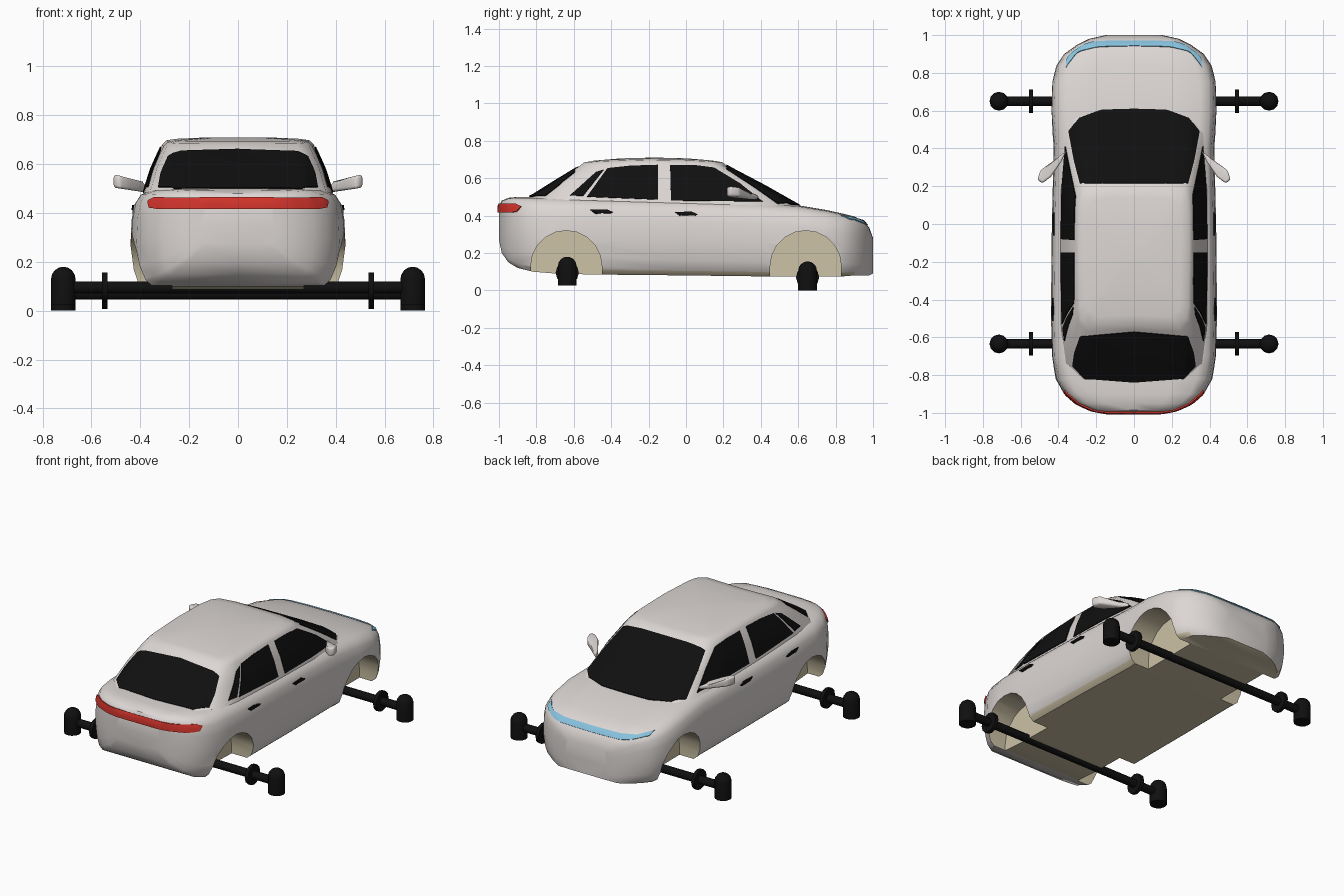
import bpy, bmesh, math
from mathutils import Vector, Matrix
from mathutils.bvhtree import BVHTree

if "Cube" in bpy.data.objects:
    bpy.data.objects.remove(bpy.data.objects["Cube"])


def material(name, r, g, b):
    m = bpy.data.materials.new(name)
    m.use_nodes = True
    m.diffuse_color = (r, g, b, 1)
    m.node_tree.nodes["Principled BSDF"].inputs["Base Color"].default_value = (r, g, b, 1)
    return m


silver = material("silver paint", .72, .68, .66)
beige = material("beige underside", .61, .54, .38)
black = material("black", .005, .005, .005)
red = material("red light", .65, .035, .025)
blue = material("blue light", .24, .53, .72)


def make(name, bm, *mats):
    mesh = bpy.data.meshes.new(name)
    bm.to_mesh(mesh)
    bm.free()
    ob = bpy.data.objects.new(name, mesh)
    bpy.context.collection.objects.link(ob)
    for m in mats:
        mesh.materials.append(m)
    return ob


def finish(ob, angle=40):
    """Apply modifiers and smooth all but the sharp edges."""
    bpy.ops.object.select_all(action='DESELECT')
    ob.select_set(True)
    bpy.context.view_layer.objects.active = ob
    bpy.ops.object.convert(target='MESH')
    bpy.ops.object.shade_smooth_by_angle(angle=math.radians(angle))
    return ob


def loft(rings):
    """Skin closed rings of equal length and cap both ends."""
    bm = bmesh.new()
    rows = [[bm.verts.new(p) for p in ring] for ring in rings]
    n = len(rows[0])
    for a, b in zip(rows, rows[1:]):
        for i in range(n):
            j = (i + 1) % n
            bm.faces.new((a[i], a[j], b[j], b[i]))
    bm.faces.new(rows[0])
    bm.faces.new(rows[-1])
    bmesh.ops.recalc_face_normals(bm, faces=bm.faces)
    return bm


def mirrored(half):
    """Complete a half outline that starts and ends on the centre line."""
    return half + [(-p[0], p[1]) for p in half[-2:0:-1]]


def prism(outline, axis, lo, hi):
    """Extrude a 2D outline along an axis."""
    def at(p, d):
        v = list(p)
        v.insert(axis, d)
        return v
    return loft([[at(p, lo) for p in outline], [at(p, hi) for p in outline]])


# Lower body: sections along y, each with half width, floor and top height
section = mirrored([(0, 0), (.86, 0), (.925, .06), (.97, .2), (1, .45), (.99, .7),
                    (.965, .85), (.91, .94), (.8, .985), (.5, .997), (0, 1)])
stations = [(-1, .15, .27, .45), (-.985, .23, .2, .48), (-.95, .31, .15, .495),
            (-.9, .37, .12, .5), (-.82, .415, .1, .5), (-.7, .435, .09, .5),
            (-.5, .44, .085, .495), (0, .435, .08, .485), (.4, .425, .075, .47),
            (.6, .44, .075, .455), (.75, .435, .075, .43), (.84, .41, .075, .41),
            (.9, .37, .08, .395), (.95, .3, .08, .37), (.98, .24, .08, .335),
            (1, .15, .09, .28)]
body = make("body", loft([[(x * w, y, lo + z * (hi - lo)) for x, z in section]
                          for y, w, lo, hi in stations]), silver, beige)

# Wheel wells cut out of the body
for y in (-.64, .64):
    for s in (-1, 1):
        arch = [(y - .19, -.1), (y + .19, -.1)]
        arch += [(y + .19 * math.cos(math.pi * i / 10), .13 + .19 * math.sin(math.pi * i / 10))
                 for i in range(11)]
        cutter = make("wheel_well_cutter", prism(arch, 0, .27 * s, .6 * s), beige)
        cutter.hide_render = True
        mod = body.modifiers.new("well", 'BOOLEAN')
        mod.operation = 'DIFFERENCE'
        mod.solver = 'EXACT'
        mod.material_mode = 'TRANSFER'
        mod.object = cutter
finish(body)
for ob in [o for o in bpy.data.objects if o.name.startswith("wheel_well_cutter")]:
    bpy.data.objects.remove(ob)
under = list(body.data.materials).index(beige)
for f in body.data.polygons:
    if f.normal.z < -.7 and f.center.z < .1:
        f.material_index = under

# Cabin: rings from the belt line up to the roof crown
belt = mirrored([(0, .62), (.2, .61), (.31, .57), (.365, .48), (.385, .2), (.39, -.2),
                 (.385, -.55), (.36, -.74), (.27, -.83), (0, -.85)])
eave = mirrored([(0, .22), (.17, .22), (.27, .2), (.3, .15), (.31, .05), (.31, -.2),
                 (.305, -.45), (.295, -.52), (.25, -.57), (0, -.56)])


def eave_z(y):
    return .68 - .1 * (y + .17) ** 2


low = [Vector((x, y, .465 - .03 * y)) for x, y in belt]
top = [Vector((x, y, eave_z(y))) for x, y in eave]
mid = [(a + b) / 2 + Vector((a.x * .015, 0, .004)) for a, b in zip(low, top)]
rings = [low, mid, top]
for scale, rise in ((.94, .018), (.8, .024), (.45, .029), (.05, .03)):
    rings.append([Vector((p.x * scale, (p.y + .17) * scale - .17,
                          eave_z((p.y + .17) * scale - .17) + rise)) for p in top])
cabin = finish(make("cabin", loft(rings), silver), 50)

# Surface that the plates are laid on
shell = bmesh.new()
shell.from_mesh(body.data)
shell.from_mesh(cabin.data)
surface = BVHTree.FromBMesh(shell)
shell.free()


def plate(name, mat, outline, axis, side, lift=.005, step=.03):
    """Lay a flat outline on the shell, seen along an axis from one side."""
    bm = bmesh.new()
    verts = []
    for p in outline:
        v = list(p)
        v.insert(axis, 2 * side)
        verts.append(bm.verts.new(v))
    bm.faces.new(verts)
    bmesh.ops.triangulate(bm, faces=bm.faces)
    for k in (k for k in range(3) if k != axis):
        lo = min(v.co[k] for v in bm.verts)
        hi = max(v.co[k] for v in bm.verts)
        normal = Vector([float(i == k) for i in range(3)])
        for i in range(1, int((hi - lo) / step) + 1):
            bmesh.ops.bisect_plane(bm, geom=bm.verts[:] + bm.edges[:] + bm.faces[:],
                                   plane_co=normal * (lo + i * step), plane_no=normal)
    ray = Vector([-side * float(i == axis) for i in range(3)])
    for v in bm.verts:
        hit, normal, _, _ = surface.ray_cast(v.co, ray)
        if hit is None:
            hit, normal, _, _ = surface.find_nearest(v.co)
        v.co = hit + normal * lift
    bm.normal_update()
    bmesh.ops.reverse_faces(bm, faces=[f for f in bm.faces if f.normal.dot(ray) > 0])
    ob = make(name, bm, mat)
    mod = ob.modifiers.new("thickness", 'SOLIDIFY')
    mod.thickness = lift + .001
    mod.offset = -1
    return finish(ob)


# Windscreen and rear window
plate("windscreen", black, mirrored([(0, .215), (.285, .215), (.315, .33), (.345, .49),
                                     (.29, .56), (.17, .605), (0, .61)]), 2, 1)
plate("rear_window", black, mirrored([(0, -.57), (.285, -.595), (.315, -.68), (.325, -.75),
                                      (.26, -.82), (0, -.84)]), 2, 1)

# Side glass and door handles
for s, label in ((1, "left"), (-1, "right")):
    plate(label + "_front_window", black, [(-.08, .48), (-.085, .668), (.05, .668), (.15, .655),
                                           (.29, .57), (.41, .475)], 0, s)
    plate(label + "_rear_window", black, [(-.53, .5), (-.42, .652), (-.3, .665), (-.15, .67),
                                          (-.15, .485)], 0, s)
    plate(label + "_quarter_window", black, [(-.62, .507), (-.55, .505), (-.44, .645),
                                             (-.48, .632)], 0, s)
    for y, z, part in ((0, .41, "front"), (-.453, .422, "rear")):
        plate(f"{label}_{part}_handle", black,
              [(y - .06, z + .008), (y + .03, z + .01), (y + .062, z - .004),
               (y + .05, z - .011), (y - .03, z - .008)], 0, s, .008)

# Light bands wrapped around nose and tail
plate("tail_light", red, mirrored([(0, .462), (.34, .462), (.365, .447), (.36, .422),
                                   (.33, .416), (0, .416)]), 1, -1, .008, .02)
plate("head_light", blue, mirrored([(0, .374), (.2, .375), (.29, .383), (.36, .398),
                                    (.355, .382), (.28, .36), (.2, .35), (0, .348)]), 1, 1, .005, .015)

# Door mirrors
for s, label in ((1, "left"), (-1, "right")):
    bm = prism([(s * x, y) for x, y in ((.355, .39), (.405, .35), (.495, .285), (.512, .235),
                                        (.485, .215), (.44, .25), (.385, .33))], 2, .495, .548)
    for v in bm.verts:
        v.co.z += (abs(v.co.x) - .45) * .15
        if abs(v.co.x) < .43 and v.co.z > .51:
            v.co.z -= .02
    bmesh.ops.recalc_face_normals(bm, faces=bm.faces)
    mirror = make(label + "_door_mirror", bm, silver)
    mod = mirror.modifiers.new("round", 'BEVEL')
    mod.width = .012
    mod.segments = 3
    finish(mirror, 50)


# Axles with discs and domed ends
def rod(name, radius, x0, x1, y, z):
    bm = bmesh.new()
    turn = Matrix.Translation(((x0 + x1) / 2, y, z)) @ Matrix.Rotation(math.pi / 2, 4, 'Y')
    bmesh.ops.create_cone(bm, cap_ends=True, segments=12, radius1=radius, radius2=radius,
                          depth=abs(x1 - x0), matrix=turn)
    finish(make(name, bm, black))


dome = [(.05, -.07), (.05, .035)]
dome += [(.05 * math.cos(a), .035 + .05 * math.sin(a)) for a in (.4, .8, 1.2, 1.5)]
for y, z, label in ((.65, .07, "front"), (-.635, .095, "rear")):
    rod(label + "_axle", .025, -.72, .72, y, z)
    for s, side in ((1, "left"), (-1, "right")):
        rod(f"{label}_{side}_disc", .062, s * .535, s * .557, y, z)
        rings = [[(s * .715 + r * math.cos(math.tau * i / 12), y + r * math.sin(math.tau * i / 12),
                   z + h) for i in range(12)] for r, h in dome]
        finish(make(f"{label}_{side}_axle_end", loft(rings), black))
